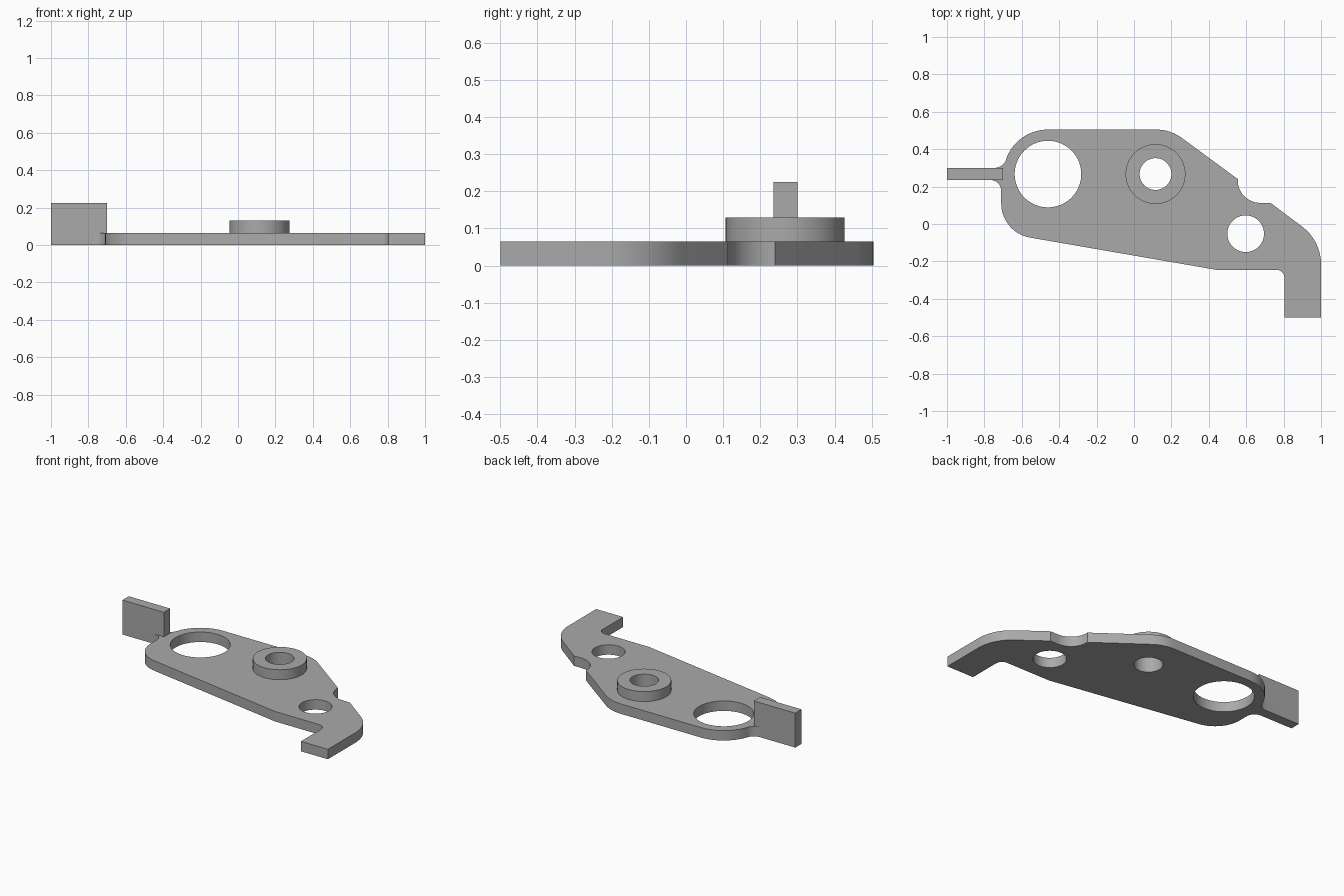
import bpy, bmesh, math
from mathutils import Vector

cube = bpy.data.objects.get("Cube")
if cube:
    bpy.data.objects.remove(cube, do_unlink=True)

grey = bpy.data.materials.new("plain grey")
grey.use_nodes = True
grey.diffuse_color = (0.4, 0.4, 0.4, 1)
grey.node_tree.nodes["Principled BSDF"].inputs["Base Color"].default_value = (0.4, 0.4, 0.4, 1)


def arc(cx, cy, r, start=0, end=360, n=72):
    """Points along an arc, end point left out."""
    angles = [math.radians(start + (end - start) * i / n) for i in range(n)]
    return [(cx + r * math.cos(a), cy + r * math.sin(a)) for a in angles]


def rounded(corners):
    """Outline from (x, y, radius) corners, each rounded by its radius."""
    out = []
    for i, (x, y, r) in enumerate(corners):
        p = Vector((x, y))
        if not r:
            out.append((x, y))
            continue
        u = (Vector(corners[i - 1][:2]) - p).normalized()
        v = (Vector(corners[(i + 1) % len(corners)][:2]) - p).normalized()
        half = u.angle(v) / 2
        centre = p + (u + v).normalized() * r / math.sin(half)
        reach = r / math.tan(half)
        a, b = p + u * reach - centre, p + v * reach - centre
        turn = math.pi - 2 * half
        n = max(4, round(turn / math.radians(6)))
        for k in range(n + 1):
            t = k / n
            d = (a * math.sin((1 - t) * turn) + b * math.sin(t * turn)) / math.sin(turn)
            out.append(tuple(centre + d))
    return out


def slab(name, loops, z0, z1):
    """Flat part: the first loop is the outline, the others are holes."""
    bm = bmesh.new()
    for loop in loops:
        vs = [bm.verts.new((x, y, z0)) for x, y in loop]
        for i, v in enumerate(vs):
            bm.edges.new((vs[i - 1], v))
    bmesh.ops.triangle_fill(bm, use_beauty=True, use_dissolve=False, edges=bm.edges[:])
    top = bmesh.ops.extrude_face_region(bm, geom=bm.faces[:])["geom"]
    bmesh.ops.translate(bm, vec=(0, 0, z1 - z0),
                        verts=[g for g in top if isinstance(g, bmesh.types.BMVert)])
    bmesh.ops.recalc_face_normals(bm, faces=bm.faces[:])
    mesh = bpy.data.meshes.new(name)
    bm.to_mesh(mesh)
    bm.free()
    mesh.materials.append(grey)
    ob = bpy.data.objects.new(name, mesh)
    bpy.context.collection.objects.link(ob)
    bpy.ops.object.select_all(action='DESELECT')
    ob.select_set(True)
    bpy.context.view_layer.objects.active = ob
    bpy.ops.object.shade_smooth_by_angle(angle=math.radians(9))
    return ob


THICK = 0.065
TAB_LOW, TAB_HIGH = 0.235, 0.3
PIVOT = (0.115, 0.267)
BIG = (-0.46, 0.267)

# lever outline, counter-clockwise from the hooked foot
corners = [(1, -0.5, 0), (1, -0.09, 0.25), (0.73, 0.113, 0),
           (0.555, 0.113, 0.12), (0.555, 0.24, 0), (0.195, 0.505, 0.23)]
corners += [(x, y, 0) for x, y in arc(*BIG, 0.238, 90, 160, 14)]
corners += [(-0.683, 0.348, 0), (-0.698, TAB_HIGH, 0.065),
            (-1, TAB_HIGH, 0), (-1, TAB_LOW, 0),
            (-0.71, TAB_LOW, 0.058), (-0.71, -0.046, 0.185),
            (0.44, -0.245, 0), (0.805, -0.245, 0.045), (0.805, -0.5, 0)]

bore = arc(*PIVOT, 0.085)
slab("lever_plate", [rounded(corners), arc(*BIG, 0.178), bore, arc(0.597, -0.052, 0.098)], 0, THICK)

# raised collar around the pivot hole
slab("pivot_collar", [arc(*PIVOT, 0.16), bore], THICK, 0.13)

# upright part of the end tab
slab("end_tab", [[(-1, TAB_LOW), (-0.7, TAB_LOW), (-0.7, TAB_HIGH), (-1, TAB_HIGH)]], THICK, 0.225)
